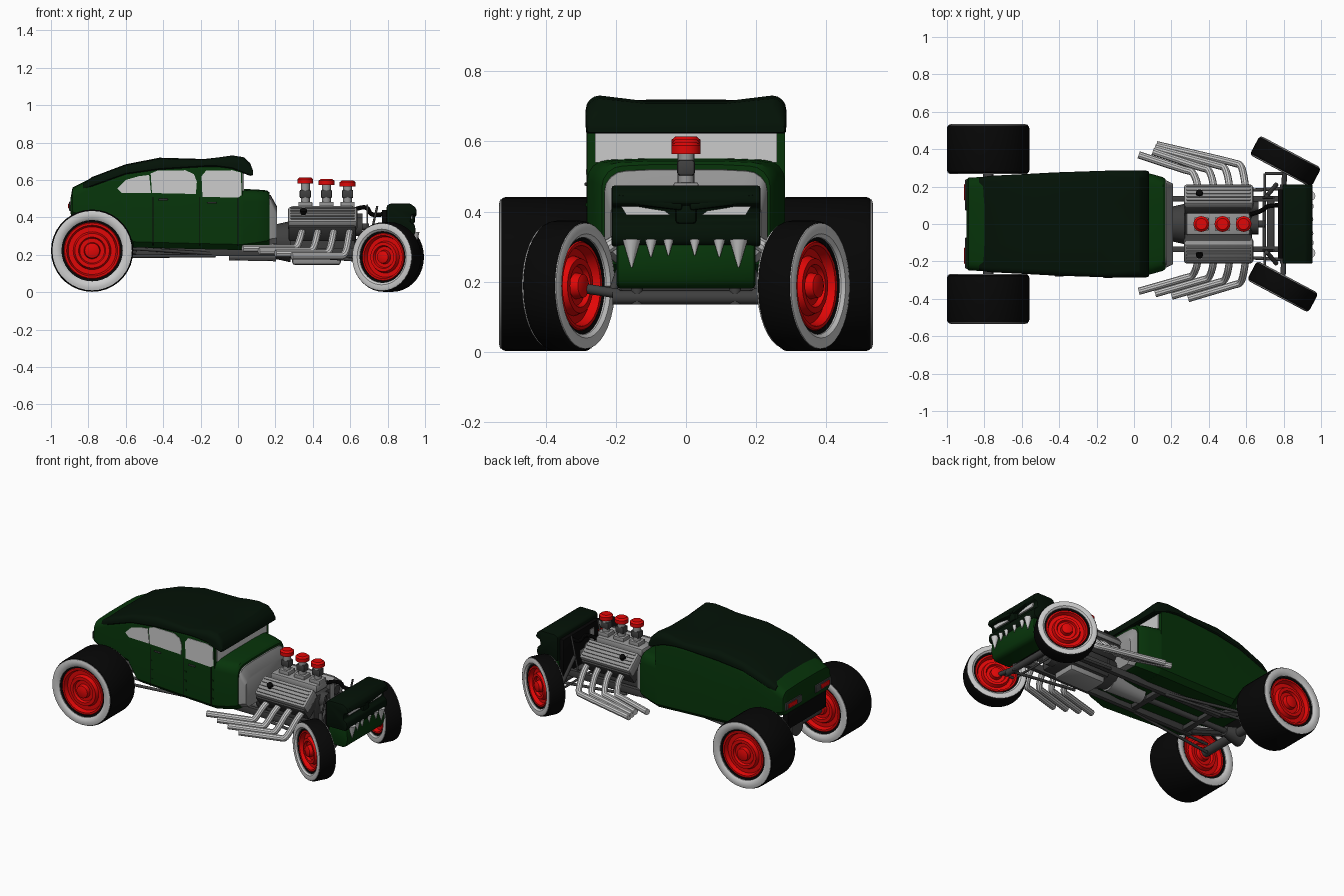
import bpy, bmesh
from math import sin, cos, pi, radians
from mathutils import Vector

if "Cube" in bpy.data.objects:
    bpy.data.objects.remove(bpy.data.objects["Cube"])

def material(name, r, g, b):
    m = bpy.data.materials.new(name)
    m.diffuse_color = (r, g, b, 1)
    m.use_nodes = True
    m.node_tree.nodes["Principled BSDF"].inputs["Base Color"].default_value = m.diffuse_color
    return m

GREEN = material("green", .002, .034, .003)
ROOF = material("dark green", .001, .006, .002)
BLACK = material("black", .002, .002, .002)
RED = material("red", .75, .002, .002)
STEEL = material("steel", .3, .3, .3)
IRON = material("iron", .05, .05, .05)

def finish(name, bm, mat, bevel=0):
    bmesh.ops.recalc_face_normals(bm, faces=bm.faces)
    me = bpy.data.meshes.new(name)
    bm.to_mesh(me)
    bm.free()
    ob = bpy.data.objects.new(name, me)
    bpy.context.collection.objects.link(ob)
    if mat:
        me.materials.append(mat)
    if bevel:
        mod = ob.modifiers.new("bevel", 'BEVEL')
        mod.width, mod.segments = bevel, 2
    return ob

def loft(name, rings, mat=None, loop=False, bevel=0):
    bm = bmesh.new()
    vs = [[bm.verts.new(p) for p in ring] for ring in rings]
    n = len(vs[0])
    for a, b in zip(vs, vs[1:] + ([vs[0]] if loop else [])):
        for i in range(n):
            j = (i + 1) % n
            bm.faces.new((a[i], a[j], b[j], b[i]))
    if not loop:
        bm.faces.new(vs[0])
        bm.faces.new(vs[-1])
    return finish(name, bm, mat, bevel)

def lathe(name, prof, mat=None, loop=False, n=36):
    return loft(name, [[(r * cos(2 * pi * i / n), y, r * sin(2 * pi * i / n))
                        for i in range(n)] for y, r in prof], mat, loop)

def box(name, c, s, mat=None, rx=0, bevel=.004):
    bm = bmesh.new()
    bmesh.ops.create_cube(bm, size=1)
    bmesh.ops.scale(bm, vec=s, verts=bm.verts)
    ob = finish(name, bm, mat, bevel)
    ob.location, ob.rotation_euler = c, (rx, 0, 0)
    return ob

def rod(name, a, b, r, mat=None, r2=None, n=16):
    a, b = Vector(a), Vector(b)
    bm = bmesh.new()
    bmesh.ops.create_cone(bm, cap_ends=True, segments=n, radius1=r,
                          radius2=r if r2 is None else r2, depth=(b - a).length)
    ob = finish(name, bm, mat)
    ob.location = (a + b) / 2
    ob.rotation_euler = (b - a).to_track_quat('Z', 'Y').to_euler()
    return ob

def tube(name, pts, r, mat=None):
    cu = bpy.data.curves.new(name, 'CURVE')
    cu.dimensions = '3D'
    cu.bevel_depth, cu.bevel_resolution, cu.use_fill_caps = r, 3, True
    sp = cu.splines.new('NURBS')
    sp.points.add(len(pts) - 1)
    for p, q in zip(sp.points, pts):
        p.co = (*q, 1)
    sp.order_u, sp.use_endpoint_u, sp.resolution_u = 3, True, 6
    if mat:
        cu.materials.append(mat)
    bpy.context.collection.objects.link(bpy.data.objects.new(name, cu))

def section(x, w, zb, zt, r=.05, b=.03, crown=.004):
    h = zt - zb
    r, b = min(r, h * .6), min(b, h * .2)
    half = [(w - b, zb), (w, zb + b)]
    half += [(w - r + r * cos(t), zt - r + r * sin(t)) for t in (0, pi / 8, pi / 4, 3 * pi / 8, pi / 2)]
    half.append((w * .4, zt + crown))
    return [(x, y, z) for y, z in half] + [(x, -y, z) for y, z in reversed(half)]

def width(x):
    return .283 + .037 * (x - .025)

# body, cowl and firewall
loft("body", [section(x, width(x) - d, zb, zt) for x, d, zb, zt in (
    (-.895, .010, .42, .50), (-.885, .002, .40, .555), (-.80, 0, .37, .598), (-.63, 0, .35, .655),
    (-.56, 0, .24, .672), (-.40, 0, .235, .708), (-.2, 0, .23, .703), (.025, 0, .225, .70))], GREEN)
loft("cowl", [section(x, w, zb, zt, .06) for x, w, zb, zt in (
    (.02, .283, .225, .548), (.10, .266, .235, .545), (.155, .25, .245, .54), (.168, .24, .25, .53))], GREEN)
loft("firewall", [section(x, w, zb, zt, .06) for x, w, zb, zt in (
    (.15, .235, .255, .52), (.175, .232, .255, .515), (.208, .215, .26, .455))], STEEL)

# padded roof with a front visor
loft("roof", [section(x, w, zb, zt, .04, .006, c) for x, w, zb, zt, c in (
    (-.83, .245, .545, .578, .003), (-.78, .257, .565, .612, .004), (-.6, .266, .63, .68, .004),
    (-.42, .276, .655, .715, .004), (-.18, .284, .67, .708, .004), (-.11, .286, .67, .72, -.008),
    (-.03, .286, .66, .731, -.016), (.03, .286, .635, .722, -.014), (.065, .285, .622, .69, -.01),
    (.08, .281, .626, .65, -.004))], ROOF)

# glass, door seams, handles and hinges sit on one side only
WINDOWS = {
    "rear_window": [(-.645, .555), (-.60, .60), (-.53, .62), (-.475, .627), (-.465, .53), (-.62, .53)],
    "middle_window": [(-.46, .53), (-.467, .635), (-.43, .65), (-.28, .652), (-.235, .63), (-.22, .59), (-.225, .525)],
    "front_window": [(-.19, .51), (-.195, .62), (-.17, .65), (-.03, .652), (.015, .64), (.02, .52), (0, .505)]}
for name, pts in WINDOWS.items():
    loft(name, [[(x, -width(x) - d, z) for x, z in pts] for d in (-.01, .003)])
for x in (-.455, -.205, .0):
    box("door_seam", (x, -width(x), .38), (.004, .004, .26), BLACK, bevel=0)
    for z in (.30, .36, .42):
        box("hinge", (x + .012, -width(x), z), (.012, .008, .01), GREEN, bevel=0)
for x, z in ((-.40, .495), (-.14, .478)):
    box("door_handle", (x, -width(x) - .008, z), (.05, .01, .01), IRON)

# tail lights and windscreen
for s in (-1, 1):
    box("tail_light_bezel", (-.893, s * .155, .46), (.02, .165, .05), IRON)
    box("tail_light", (-.898, s * .17, .46), (.02, .09, .028), RED)
loft("windscreen", [[(x, y, z) for y, z in ((-.26, .54), (.26, .54), (.26, .66), (-.26, .66))] for x in (.02, .032)])

# wheels: tyre, whitewalls and stepped rim
def wheel(side, loc, R, h, yaw):
    rim = [(h, .004), (h - .002, .13), (h - .006, .18), (h - .03, .20), (h - .03, .30), (h - .016, .33),
           (h - .016, .42), (h - .038, .46), (h - .038, .58), (h - .012, .62), (h - .012, .67), (h - .022, .70)]
    rim = [(y, r * R if r > .01 else r) for y, r in rim]
    parts = [lathe(side + "_rim", rim + [(-y, r) for y, r in reversed(rim)], RED),
             lathe(side + "_tyre", [(-h + .014, .69 * R), (-h, .95 * R), (-h + .006, .985 * R), (-h + .016, R),
                                    (h - .016, R), (h - .006, .985 * R), (h, .95 * R), (h - .014, .69 * R)], BLACK, True)]
    for s in (-1, 1):
        parts.append(lathe(side + "_whitewall", [(s * y, r * R) for y, r in (
            (h - .012, .965), (h + .001, .965), (h + .005, .90), (h + .003, .80), (h - .006, .745), (h - .014, .745))], None, True))
    for p in parts:
        p.location, p.rotation_euler = loc, (0, 0, yaw)

for s, fx, fy in ((-1, .795, -.335), (1, .81, .335)):
    wheel("rear_wheel", (-.78, s * .40, .222), .22, .129, 0)
    wheel("front_wheel", (fx, fy, .188), .186, .054, radians(-28))
    rod("front_spindle", (.8, s * .19, .165), (fx, fy, .188), .014, IRON)

# chassis, axles and suspension
rod("rear_axle", (-.78, -.35, .222), (-.78, .35, .222), .028, IRON)
rod("differential", (-.82, 0, .222), (-.70, 0, .222), .06, IRON, .03)
rod("drive_shaft", (-.72, 0, .222), (.05, 0, .215), .018, IRON)
box("rear_panel", (-.87, 0, .35), (.04, .40, .11), BLACK)
rod("front_axle", (.8, -.21, .155), (.8, .21, .155), .02, IRON)
rod("steering_link", (.70, -.27, .18), (.70, .27, .18), .007, IRON)
for x in (-.5, -.1, .73):
    box("crossmember", (x, 0, .215), (.04, .26, .03), IRON)
for s in (-1, 1):
    box("chassis_rail", (.13, s * .135, .215), (1.36, .03, .045), IRON)
    rod("rear_frame_kick", (-.54, s * .135, .22), (-.88, s * .135, .33), .025, IRON, n=8)
    rod("trailing_arm_upper", (-.75, s * .22, .245), (-.12, s * .14, .205), .009, IRON)
    rod("trailing_arm_lower", (-.75, s * .22, .19), (-.12, s * .14, .195), .009, IRON)
    rod("front_radius_rod", (.8, s * .19, .16), (.32, s * .165, .195), .009, IRON)
    rod("axle_clamp", (.8, s * .14, .135), (.8, s * .14, .21), .017, IRON)
    rod("shock_absorber", (.76, s * .21, .17), (.71, s * .15, .34), .012, IRON)
    rod("radiator_stay", (.69, s * .14, .22), (.745, s * .14, .46), .006, IRON)
    rod("steering_arm", (.8, s * .27, .18), (.70, s * .27, .18), .008, IRON)

# engine block, heads and ribbed covers
box("engine_block", (.45, 0, .29), (.36, .20, .22), IRON, bevel=.02)
box("oil_pan", (.42, 0, .175), (.26, .16, .06), STEEL, bevel=.015)
rod("bell_housing", (.19, 0, .27), (.28, 0, .27), .09, IRON, .11)
rod("gearbox", (-.05, 0, .22), (.2, 0, .23), .05, STEEL, .065)
box("intake_manifold", (.45, 0, .435), (.34, .12, .05), STEEL, bevel=.012)
for s in (-1, 1):
    a = radians(38)
    box("cylinder_head", (.45, s * .12, .355), (.36, .15, .10), IRON, -s * a, .01)
    box("valve_cover", (.452, s * .142, .392), (.372, .135, .07), STEEL, -s * a, .015)
    for k in range(-2, 3):
        o = k * .023
        box("cover_rib", (.452, s * (.142 + o * cos(a) + .036 * sin(a)), .392 - o * sin(a) + .036 * cos(a)),
            (.34, .008, .010), STEEL, -s * a, .002)
    rod("filler_cap", (.35, s * .15, .41), (.35, s * .17, .44), .018, BLACK)
    # exhaust pipes sweep out and back; one bank ends staggered, the other runs long
    for i in range(4):
        xp, z, y = .345 + .085 * i, .233 - .013 * i, .285 + .013 * i
        xe, ye = (.025 + .088 * i, y + .075) if s < 0 else ((.025, .10, .11, .12)[i], .37 + .018 * i)
        tube("exhaust_pipe", [(xp, s * .15, .335), (xp - .005, s * .215, .315), (xp - .02, s * (y - .03), z + .03),
                              (xp - .035, s * (y - .005), z), (xp - .06, s * y, z),
                              (xp - .10, s * (y + .012), z), (xe, s * ye, z)], .0195)

# three carburettors with red air cleaners
for i in range(3):
    x, z = .36 + .113 * i, .58 - .008 * i
    box("carburettor_base", (x, 0, .468), (.075, .07, .03), STEEL)
    rod("carburettor", (x, 0, .46), (x, 0, z), .024, STEEL)
    box("carburettor_bowl", (x, 0, .525), (.06, .05, .045), IRON, bevel=.008)
    rod("air_cleaner", (x, 0, z), (x, 0, z + .024), .042, RED, n=24)
    rod("air_cleaner_lid", (x, 0, z + .024), (x, 0, z + .034), .042, RED, .03, n=24)

# pulleys, fan, hoses and radiator
for y, z, r in ((0, .23, .055), (0, .35, .05), (.09, .39, .03)):
    rod("pulley", (.62, y, z), (.665, y, z), r, IRON, n=24)
for i in range(2):
    box("fan_blade", (.69, 0, .35), (.008, .24, .04), STEEL, i * pi / 2, .002)
rod("fan_shaft", (.66, 0, .35), (.70, 0, .35), .018, IRON)
tube("radiator_hose", [(.62, .05, .44), (.69, .07, .47), (.71, .10, .40), (.785, .10, .42)], .012, BLACK)
box("radiator", (.785, 0, .32), (.03, .37, .24), BLACK)

# monster nose: skull, jaw, eyes and teeth
def slab(name, w, prof, mat, bevel):
    loft(name, [[(x, y, z) for x, z in prof] for y in (-w, w)], mat, bevel=bevel)

slab("nose_skull", .212, [(.795, .30), (.795, .462), (.815, .474), (.92, .474), (.947, .455), (.957, .43), (.95, .418),
                          (.927, .412), (.922, .375), (.945, .36), (.95, .33), (.945, .31), (.93, .30)], ROOF, .014)
slab("nose_jaw", .198, [(.80, .18), (.80, .33), (.925, .33), (.938, .30), (.944, .24), (.932, .195), (.91, .18)], GREEN, .012)
box("nose_bridge", (.93, 0, .395), (.03, .06, .06), ROOF, bevel=.01)
for s in (-1, 1):
    loft("eye", [[(x, s * y, z) for y, z in ((.045, .39), (.06, .402), (.175, .42), (.185, .415), (.17, .39))]
                 for x in (.915, .934)])
    box("brow", (.942, s * .105, .426), (.024, .19, .024), ROOF, s * radians(7), .008)
for y, r, tip in ((-.155, .026, .24), (-.10, .017, .27), (-.05, .015, .275),
                  (.025, .015, .275), (.095, .017, .27), (.15, .026, .24)):
    rod("tooth", (.944, y, .32), (.948, y, tip), r, None, .002, 12)

# curves become meshes, then smooth shading with sharp edges kept
bpy.ops.object.select_all(action='SELECT')
bpy.context.view_layer.objects.active = bpy.data.objects["body"]
bpy.ops.object.convert(target='MESH')
bpy.ops.object.shade_smooth_by_angle(angle=radians(32))
